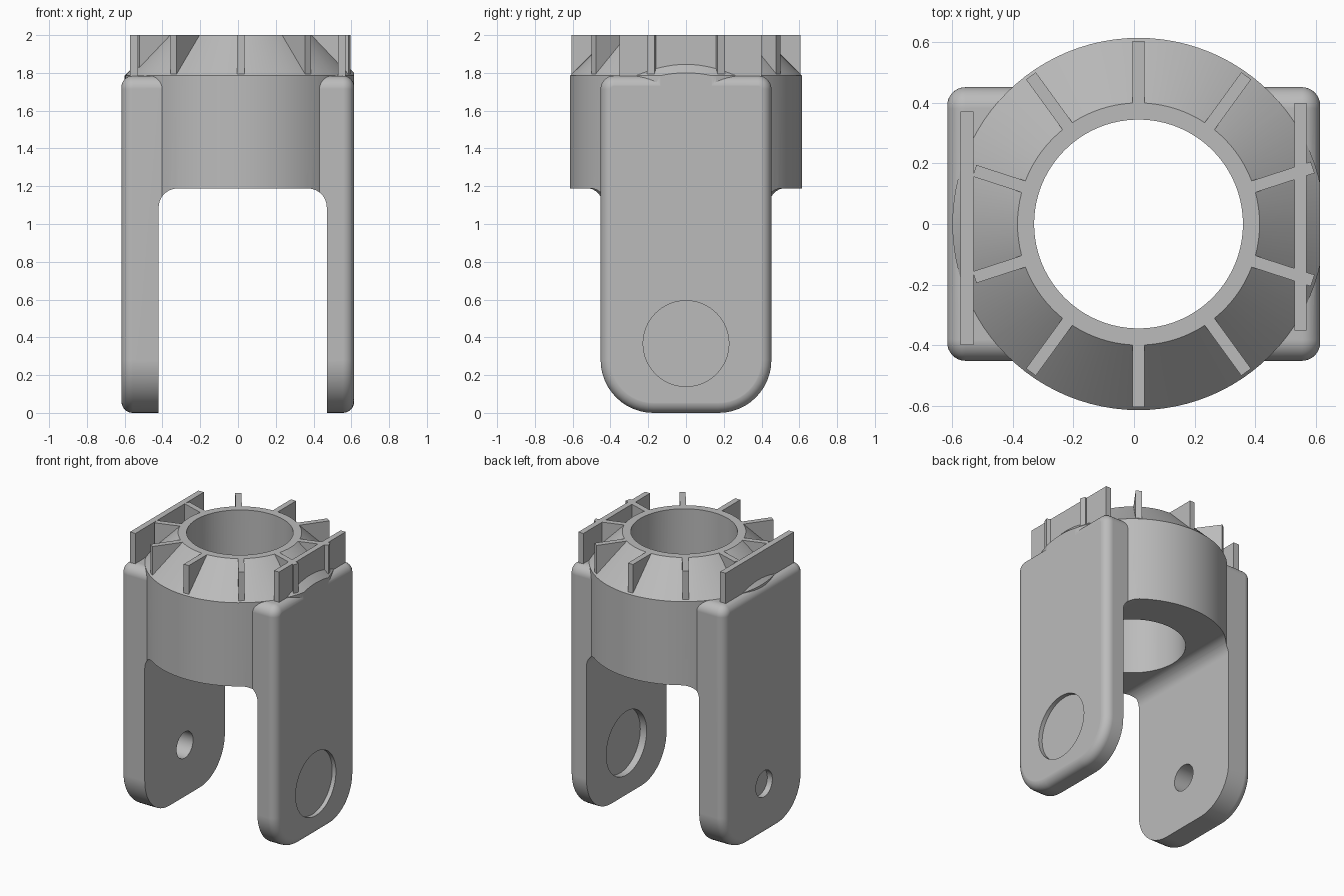
import bpy, bmesh, math
from mathutils import Matrix, Vector

if "Cube" in bpy.data.objects:
    bpy.data.objects.remove(bpy.data.objects["Cube"], do_unlink=True)

grey = bpy.data.materials.new("plain grey")
grey.use_nodes = True
COLOUR = (0.5, 0.5, 0.5, 1)
grey.diffuse_color = COLOUR
grey.node_tree.nodes["Principled BSDF"].inputs["Base Color"].default_value = COLOUR

CENTRE = 0.015       # x of the collar axis
TOP = 2.0


def make_object(name, bm):
    bmesh.ops.recalc_face_normals(bm, faces=bm.faces)
    mesh = bpy.data.meshes.new(name)
    bm.to_mesh(mesh)
    bm.free()
    mesh.materials.append(grey)
    obj = bpy.data.objects.new(name, mesh)
    bpy.context.collection.objects.link(obj)
    return obj


def rounded_rect(u0, u1, v0, v1, r_low, r_high, steps=12):
    points = []
    corners = [(u1 - r_low, v0 + r_low, r_low, -90), (u1 - r_high, v1 - r_high, r_high, 0),
               (u0 + r_high, v1 - r_high, r_high, 90), (u0 + r_low, v0 + r_low, r_low, 180)]
    for u, v, r, start in corners:
        for i in range(steps + 1):
            a = math.radians(start + 90 * i / steps)
            points.append((u + r * math.cos(a), v + r * math.sin(a)))
    return points


def prism(points, place, low, high):
    """Extrude a 2D outline; place(u, v, depth) gives the 3D point."""
    bm = bmesh.new()
    face = bm.faces.new([bm.verts.new(place(u, v, low)) for u, v in points])
    new = bmesh.ops.extrude_face_region(bm, geom=[face])["geom"]
    shift = Vector(place(0, 0, high)) - Vector(place(0, 0, low))
    bmesh.ops.translate(bm, vec=shift, verts=[g for g in new if isinstance(g, bmesh.types.BMVert)])
    return bm


def lathe(profile, steps=96):
    bm = bmesh.new()
    verts = [bm.verts.new((r, 0, z)) for r, z in profile]
    edges = [bm.edges.new(pair) for pair in zip(verts, verts[1:])]
    bmesh.ops.spin(bm, geom=verts + edges, cent=(0, 0, 0), axis=(0, 0, 1),
                   angle=math.tau, steps=steps, use_duplicate=False)
    bmesh.ops.remove_doubles(bm, verts=bm.verts, dist=0.0001)
    bmesh.ops.translate(bm, vec=(CENTRE, 0, 0), verts=bm.verts)
    return bm


def box(name, low, high, angle=0):
    bm = bmesh.new()
    bmesh.ops.create_cube(bm, size=1)
    low, high = Vector(low), Vector(high)
    bmesh.ops.scale(bm, vec=high - low, verts=bm.verts)
    bmesh.ops.translate(bm, vec=(low + high) / 2, verts=bm.verts)
    if angle:
        bmesh.ops.rotate(bm, cent=(0, 0, 0), matrix=Matrix.Rotation(angle, 3, "Z"), verts=bm.verts)
    return make_object(name, bm)


def disc_cutter(radius, x0, x1):
    bm = bmesh.new()
    bmesh.ops.create_cone(bm, cap_ends=True, segments=64, radius1=radius, radius2=radius, depth=x1 - x0)
    bmesh.ops.rotate(bm, cent=(0, 0, 0), matrix=Matrix.Rotation(math.pi / 2, 3, "Y"), verts=bm.verts)
    bmesh.ops.translate(bm, vec=((x0 + x1) / 2, 0, 0.367), verts=bm.verts)
    return make_object("pivot_cutter", bm)


def combine(target, other, operation):
    mod = target.modifiers.new("combine", "BOOLEAN")
    mod.operation, mod.solver, mod.object = operation, "EXACT", other
    bpy.context.view_layer.objects.active = target
    bpy.ops.object.modifier_apply(modifier=mod.name)
    bpy.data.objects.remove(other, do_unlink=True)


# Rounded block that becomes the two arms
bm = prism(rounded_rect(-0.452, 0.452, 0, 1.785, 0.28, 0.07), lambda u, v, d: (d, u, v), -0.617, 0.615)
rims = [e for e in bm.edges if abs(e.verts[0].co.x - e.verts[1].co.x) < 0.001]
bmesh.ops.bevel(bm, geom=rims, offset=0.06, segments=8, profile=0.5, affect="EDGES", clamp_overlap=True)
fork = make_object("fork_body", bm)

# Collar with its sloping shoulder
collar = lathe([(0, 1.05), (0.615, 1.05), (0.615, 1.785), (0.4, TOP), (0, TOP)])
combine(fork, make_object("collar", collar), "UNION")

# Opening between the arms, then the bore
gap = prism(rounded_rect(-0.42, 0.47, -0.5, 1.188, 0.1, 0.1), lambda u, v, d: (u, d, v), -1, 1)
combine(fork, make_object("gap_cutter", gap), "DIFFERENCE")
bore = lathe([(0, 0.9), (0.345, 0.9), (0.345, 2.2), (0, 2.2)])
combine(fork, make_object("bore_cutter", bore), "DIFFERENCE")

# Trim the collar flush with the arm's outer face
combine(fork, box("trim_cutter", (0.6145, -1, -1), (1, 1, 3)), "DIFFERENCE")

# Wide recesses in the left arm, small holes in the right arm
for radius, x0, x1 in [(0.227, 0.585, 0.7), (0.227, 0.4, 0.52),
                       (0.093, -0.7, -0.577), (0.093, -0.55, -0.35)]:
    combine(fork, disc_cutter(radius, x0, x1), "DIFFERENCE")

# Smooth the rounded surfaces and keep the flat faces flat
bpy.ops.object.select_all(action="DESELECT")
fork.select_set(True)
bpy.context.view_layer.objects.active = fork
bpy.ops.object.shade_smooth_by_angle(angle=math.radians(30))
weighted = fork.modifiers.new("even_shading", "WEIGHTED_NORMAL")
weighted.keep_sharp = True

# Ten radial ribs on the shoulder
for i in range(10):
    angle = math.radians(18 + 36 * i)
    reach = 0.57 if math.cos(angle) < -0.9 else 0.605
    rib = box(f"rib_{i + 1}", (0.385, -0.02, 1.75), (reach, 0.02, TOP), angle)
    rib.location.x = CENTRE

# Upright walls above both arms
box("left_wall", (0.53, -0.352, 1.7), (0.57, 0.4, TOP))
box("right_wall", (-0.573, -0.4, 1.7), (-0.53, 0.372, TOP))
